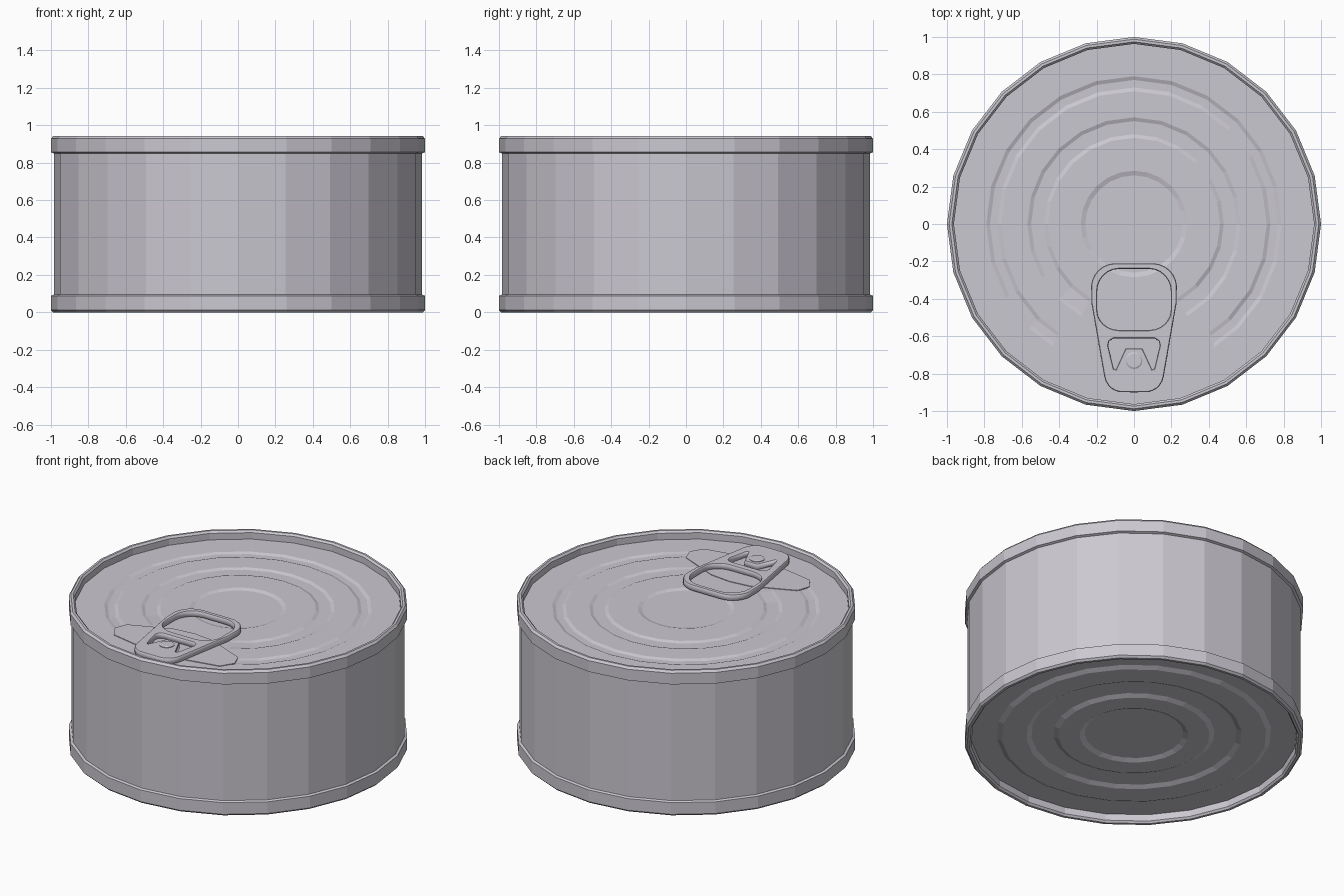
import bpy, bmesh, math

if "Cube" in bpy.data.objects:
    bpy.data.objects.remove(bpy.data.objects["Cube"])

SIDES = 24
LID_Z = 0.888

metal = bpy.data.materials.new("tin metal")
metal.diffuse_color = (0.60, 0.58, 0.635, 1)
metal.use_nodes = True
metal.node_tree.nodes["Principled BSDF"].inputs["Base Color"].default_value = metal.diffuse_color


def finish(name, bm):
    bmesh.ops.remove_doubles(bm, verts=bm.verts, dist=1e-5)
    me = bpy.data.meshes.new(name)
    bm.to_mesh(me)
    bm.free()
    me.materials.append(metal)
    ob = bpy.data.objects.new(name, me)
    bpy.context.collection.objects.link(ob)
    return ob


def lathe(name, profile, sides=SIDES, centre=(0, 0), shift=None):
    """Revolve (radius, z) points; run bottom centre > outside > top centre."""
    bm = bmesh.new()
    rows = []
    for r, z in profile:
        row = []
        for j in range(sides):
            a = 2 * math.pi * j / sides
            dz = shift(r, a) if shift else 0
            row.append(bm.verts.new((centre[0] + r * math.cos(a),
                                     centre[1] + r * math.sin(a), z + dz)))
        rows.append(row)
    for lo, hi in zip(rows, rows[1:]):
        for j in range(sides):
            k = (j + 1) % sides
            bm.faces.new((lo[j], lo[k], hi[k], hi[j]))
    return finish(name, bm)


# Can wall and the two rolled rims
lathe("can_wall", [(0.985, 0.08), (0.985, 0.87)])
lathe("bottom_rim", [(0.962, 0.055), (0.962, 0.012), (0.972, 0), (0.988, 0),
                     (1, 0.012), (1, 0.088), (0.985, 0.094)])
lathe("top_rim", [(0.985, 0.85), (1, 0.856), (1, 0.928), (0.988, 0.942),
                  (0.974, 0.942), (0.963, 0.93), (0.963, LID_Z)])

# Base with stepped rings
H, L = 0.055, 0.041
lathe("base", [(0, H), (0.29, H), (0.32, L), (0.445, L), (0.475, H),
               (0.605, H), (0.635, L), (0.78, L), (0.81, H), (0.962, H)])


# Lid with shallow grooves that stop short of the tab
def groove(r, a):
    off = abs((a + math.pi / 2 + math.pi) % (2 * math.pi) - math.pi)
    gap = math.radians(33 if r > 0.6 else 40)
    if r < 0.27:
        return -0.008
    if 0.715 < r < 0.785 or 0.465 < r < 0.565:
        return -0.008 if off > gap else 0
    return 0


radii = [0.963, 0.79, 0.77, 0.73, 0.71, 0.57, 0.55, 0.48, 0.46, 0.285, 0.26, 0]
lathe("lid", [(r, LID_Z) for r in radii], shift=groove)


# Flat shapes with holes, cut from closed outlines
def plate(name, outlines, z0, z1, bevel=0.0):
    cu = bpy.data.curves.new(name, "CURVE")
    cu.dimensions, cu.fill_mode = "2D", "BOTH"
    cu.extrude = (z1 - z0) / 2 - bevel
    cu.bevel_depth, cu.bevel_resolution, cu.offset = bevel, 0, -bevel
    for pts in outlines:
        sp = cu.splines.new("POLY")
        sp.points.add(len(pts) - 1)
        for p, (x, y) in zip(sp.points, pts):
            p.co = (x, y, 0, 1)
        sp.use_cyclic_u = True
    tmp = bpy.data.objects.new(name + "_outline", cu)
    bpy.context.collection.objects.link(tmp)
    dg = bpy.context.evaluated_depsgraph_get()
    me = bpy.data.meshes.new_from_object(tmp.evaluated_get(dg))
    bpy.data.objects.remove(tmp)
    me.materials.clear()
    bm = bmesh.new()
    bm.from_mesh(me)
    bmesh.ops.remove_doubles(bm, verts=bm.verts, dist=1e-5)
    bmesh.ops.recalc_face_normals(bm, faces=bm.faces)
    bmesh.ops.translate(bm, verts=bm.verts, vec=(0, 0, (z0 + z1) / 2))
    return finish(name, bm)


def mirrored(half):
    """Right half listed bottom to top, mirrored to a closed outline."""
    return half + [(-x, y) for x, y in reversed(half) if abs(x) > 1e-6]


def arc(cx, cy, rx, ry, a0, a1, n):
    return [(cx + rx * math.cos(math.radians(a0 + (a1 - a0) * i / n)),
             cy + ry * math.sin(math.radians(a0 + (a1 - a0) * i / n)))
            for i in range(n + 1)]


# Pull tab: rounded outline, finger hole, hole around the rivet tongue
outer = mirrored([(0, -0.90)] + arc(0.06, -0.80, 0.10, 0.10, -80, -10, 5)
                 + [(0.228, -0.42)] + arc(0.10, -0.34, 0.13, 0.13, -10, 90, 7))
finger = mirrored(arc(0.08, -0.46, 0.117, 0.107, -90, 0, 6)
                  + arc(0.08, -0.36, 0.117, 0.12, 0, 90, 6))
tongue = mirrored([(0.045, -0.665), (0.098, -0.78), (0.108, -0.775),
                   (0.138, -0.65), (0.132, -0.625), (0.11, -0.612)])
plate("pull_tab", [outer, finger, tongue], LID_Z + 0.003, 0.928, 0.004)

# Pressed panel in the lid under the tab
panel = mirrored([(0, -0.80), (0.18, -0.77), (0.38, -0.73), (0.43, -0.65),
                  (0.40, -0.57), (0.14, -0.46), (0, -0.445)])
plate("tab_panel", [panel], LID_Z - 0.002, LID_Z + 0.004)

# Rivet
lathe("rivet", [(0.045, 0.92), (0.045, 0.932), (0.038, 0.936), (0, 0.936)],
      sides=16, centre=(0, -0.73))
